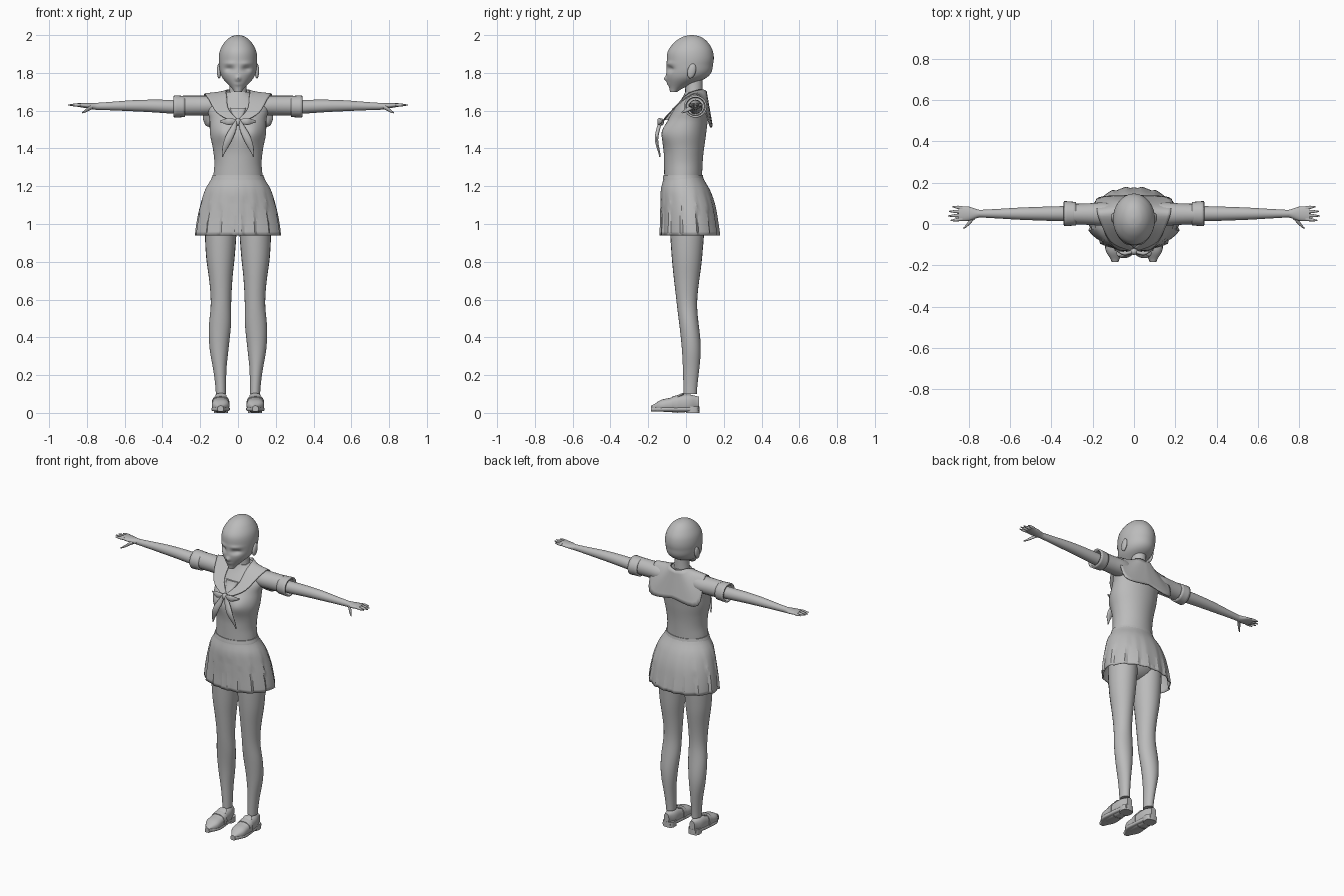
import bpy, bmesh, math
from mathutils import Vector, Matrix

default_cube = bpy.data.objects.get("Cube")
if default_cube:
    bpy.data.objects.remove(default_cube, do_unlink=True)

grey = bpy.data.materials.new("plain grey")
grey.use_nodes = True
grey.diffuse_color = (.5, .5, .5, 1)
grey.node_tree.nodes["Principled BSDF"].inputs["Base Color"].default_value = grey.diffuse_color


def finish(name, bm, mirror=False, angle=50):
    """Turn a bmesh into a smooth shaded object, optionally mirrored left to right."""
    bmesh.ops.recalc_face_normals(bm, faces=bm.faces)
    mesh = bpy.data.meshes.new(name)
    bm.to_mesh(mesh)
    bm.free()
    obj = bpy.data.objects.new(name, mesh)
    bpy.context.collection.objects.link(obj)
    mesh.materials.append(grey)
    bpy.ops.object.select_all(action="DESELECT")
    obj.select_set(True)
    bpy.context.view_layer.objects.active = obj
    bpy.ops.object.shade_smooth_by_angle(angle=math.radians(angle))
    if mirror:
        obj.modifiers.new("mirror", "MIRROR").use_clip = True
    return obj


def along(values, t):
    """Read a smooth curve through evenly spaced values; a single number stays constant."""
    if isinstance(values, (int, float)):
        return values
    last = len(values) - 1
    i = min(int(t * last), last - 1)
    s = t * last - i
    a, b, c, d = (values[min(max(i + k, 0), last)] for k in (-1, 0, 1, 2))
    return (b + (c - a) * (s / 2) + (a * 2 - b * 5 + c * 4 - d) * (s * s / 2)
            + (b * 3 - a - c * 3 + d) * (s * s * s / 2))


def loft(name, axis, span, centre, radius, sides=24, rows=24, caps=True, dome=False,
         warp=None, mirror=False, power=1, angle=50):
    """Skin ellipses along one axis; centre and radius hold a curve for each other axis."""
    bm = bmesh.new()
    rings = []
    main = "xyz".index(axis)
    others = [i for i in range(3) if i != main]
    for row in range(rows + 1):
        t = row / rows
        ring = []
        for k in range(sides):
            turn = math.tau * k / sides
            co = Vector()
            co[main] = span[0] + (span[1] - span[0]) * (math.sin(t * math.pi / 2) if dome else t)
            for i, mid, size, w in zip(others, centre, radius, (math.cos(turn), math.sin(turn))):
                co[i] = along(mid, t) + along(size, t) * math.copysign(abs(w) ** power, w)
            if warp:
                warp(co)
            ring.append(bm.verts.new(co))
        rings.append(ring)
    for low, high in zip(rings, rings[1:]):
        for k in range(sides):
            j = (k + 1) % sides
            bm.faces.new((low[k], low[j], high[j], high[k]))
    if caps:
        bm.faces.new(rings[0])
        bm.faces.new(rings[-1])
    return finish(name, bm, mirror, angle)


def ball(name, centre, size, mirror=False, tilt=0):
    """Stretched sphere, tilted forward or back."""
    bm = bmesh.new()
    bmesh.ops.create_uvsphere(bm, u_segments=20, v_segments=12, radius=1)
    bm.transform(Matrix.Translation(centre) @ Matrix.Rotation(tilt, 4, "X") @ Matrix.Diagonal((*size, 1)))
    return finish(name, bm, mirror)


def push(co, depth, x, z, wide, tall):
    """Move a point on the front of the body in or out around a soft spot on each side."""
    if co.y < 0:
        co.y += depth * math.exp(-((abs(co.x) - x) / wide) ** 2 - ((co.z - z) / tall) ** 2)


# Head with eye sockets, brows, nose and lips, then ears and neck
def face(co):
    push(co, .018, .045, 1.82, .024, .014)
    push(co, -.006, .045, 1.85, .03, .01)
    push(co, -.016, 0, 1.768, .012, .014)
    push(co, -.006, 0, 1.74, .018, .007)


head_width = [.02, .085, .101, .097, .073, .04, .003]
head_depth = [.02, .108, .123, .12, .09, .05, .003]
head_middle = [-.065, .005, .021, .023, .027, .03, .03]
loft("head", "z", (1.7, 2), (0, head_middle), (head_width, head_depth),
     sides=64, rows=60, dome=True, warp=face)
ball("ear", (.1, .03, 1.81), (.012, .022, .04), mirror=True, tilt=-.25)
loft("neck", "z", (1.6, 1.82), (0, .042), ([.055, .05, .043, .045], .046))


# Blouse body with bust
def bust(co):
    push(co, -.022, .08, 1.49, .05, .055)


blouse_width = [.13, .125, .133, .148, .15, .155, .06]
blouse_depth = [.1, .104, .114, .096, .05]
blouse = loft("blouse", "z", (1.25, 1.7), (0, [-.015, -.013, -.008, .02, .046]),
              (blouse_width, blouse_depth), sides=48, rows=36, warp=bust)

# Sleeves with turned cuffs
loft("sleeve", "x", (.08, .29), (.048, 1.627), ([.05, .056, .052, .05], .052), mirror=True)
cuff = loft("sleeve_cuff", "x", (.28, .34), (.05, 1.622), ([.057, .061], [.056, .059]),
            rows=4, caps=False, mirror=True)
cuff.modifiers.new("cloth", "SOLIDIFY").thickness = .01

# Arm, palm, fingers and thumb
arm_radius = [.037, .036, .033, .029, .023, .018]
loft("arm", "x", (.26, .76), (.05, [1.618, 1.626, 1.623]), (arm_radius, arm_radius), mirror=True)
loft("palm", "x", (.75, .85), (.05, [1.623, 1.63]), ([.019, .034, .036], [.018, .014, .01]), mirror=True)
reaches = {"index": .888, "middle": .9, "ring": .896, "little": .878}
for i, (finger, reach) in enumerate(reaches.items()):
    loft(finger + "_finger", "x", (.83, reach), ([.024 + .018 * i, .017 + .022 * i], 1.63),
         ([.009, .008, .003], [.008, .008, .003]), sides=10, rows=8, mirror=True)
loft("thumb", "x", (.77, .825), ([.035, .008, -.02], [1.62, 1.59]),
     ([.012, .012, .004], [.012, .01, .004]), sides=12, rows=8, mirror=True)


# Pleated skirt with one saw tooth per pleat, and a waistband
def pleat(co):
    drop = max(0, (1.24 - co.z) / .3)
    turn = abs(math.atan2(co.x, .02 - co.y)) / math.pi
    grow = 1 + .07 * drop * ((turn * 8 + .5) % 1 - .5)
    co.x *= grow
    co.y = .02 + (co.y - .02) * grow


skirt = loft("skirt", "z", (1.26, .94), (0, [-.015, .01, .02]),
             ([.132, .175, .2, .217, .226], [.1, .13, .145, .152, .158]),
             sides=80, rows=16, caps=False, warp=pleat, angle=25)
skirt.modifiers.new("cloth", "SOLIDIFY").thickness = .004
loft("waistband", "z", (1.235, 1.26), (0, -.015), ([.142, .134], [.108, .104]), sides=48, rows=4)
ball("hips", (0, .005, 1.06), (.165, .11, .12))

# Legs
leg_width = [.027, .034, .05, .058, .054, .061, .075, .083, .085]
leg_depth = [.035, .05, .054, .08, .095]
loft("leg", "z", (.1, 1.06), ([.09, .1, .09, .093, .09], [.022, .028, .005, .005, .007]),
     (leg_width, leg_depth), rows=40, mirror=True)

# Loafers: upper, sole, heel, strap and tongue
loft("shoe_upper", "y", (-.185, .07), (.092, [.03, .038, .042, .048, .052, .056]),
     ([.012, .043, .046, .041, .036, .018], [.008, .03, .038, .046, .045, .03]),
     power=.8, mirror=True)
loft("shoe_sole", "y", (-.185, .07), (.092, .02),
     ([.016, .047, .045, .038, .026], .012), power=.5, mirror=True)
loft("shoe_heel", "z", (0, .035), (.09, .036), (.037, .035), rows=1, power=.7, mirror=True)
loft("shoe_strap", "y", (-.075, -.045), (.092, .047), (.047, [.039, .047]), rows=4, power=.8, mirror=True)
ball("shoe_tongue", (.091, -.035, .09), (.03, .028, .008), mirror=True, tilt=.5)

# Wide collar: lapels over the shoulders running to a square flap at the back
inner = [Vector(p) for p in ((0, -.12, 1.55), (.05, -.07, 1.61), (.06, 0, 1.68),
                             (.06, .06, 1.71), (.04, .1, 1.71), (0, .11, 1.7))]
outer = [Vector(p) for p in ((.02, -.13, 1.54), (.11, -.09, 1.59), (.16, 0, 1.67),
                             (.18, .07, 1.68), (.17, .13, 1.52), (0, .14, 1.53))]
bm = bmesh.new()
strips = []
for k in range(25):
    start, end = along(inner, k / 24), along(outer, k / 24)
    strips.append([bm.verts.new(start.lerp(end, step / 8)) for step in range(9)])
for left, right in zip(strips, strips[1:]):
    for k in range(8):
        bm.faces.new((left[k], left[k + 1], right[k + 1], right[k]))
collar = finish("collar", bm, mirror=True)
drape = collar.modifiers.new("drape", "SHRINKWRAP")
drape.target, drape.wrap_mode, drape.offset = blouse, "OUTSIDE", .006
collar.modifiers.new("cloth", "SOLIDIFY").thickness = .006

# Square panel in the neck opening
loft("inner_panel", "z", (1.55, 1.615), (0, [-.085, -.04]), ([.02, .045], .03), rows=6, power=.6)

# Scarf: knot, side loops and two hanging tails
ball("scarf_knot", (0, -.133, 1.54), (.018, .017, .02))
loft("scarf_loop", "x", (.005, .095), ([-.135, -.143, -.125], 1.543),
     ([.008, .009, .003], [.01, .019, .005]), sides=14, rows=12, mirror=True)
loft("scarf_tail", "z", (1.545, 1.355), ([.012, .05, .082], [-.138, -.156, -.138]),
     ([.01, .021, .018, .003], [.01, .01, .008, .004]), sides=14, mirror=True)
